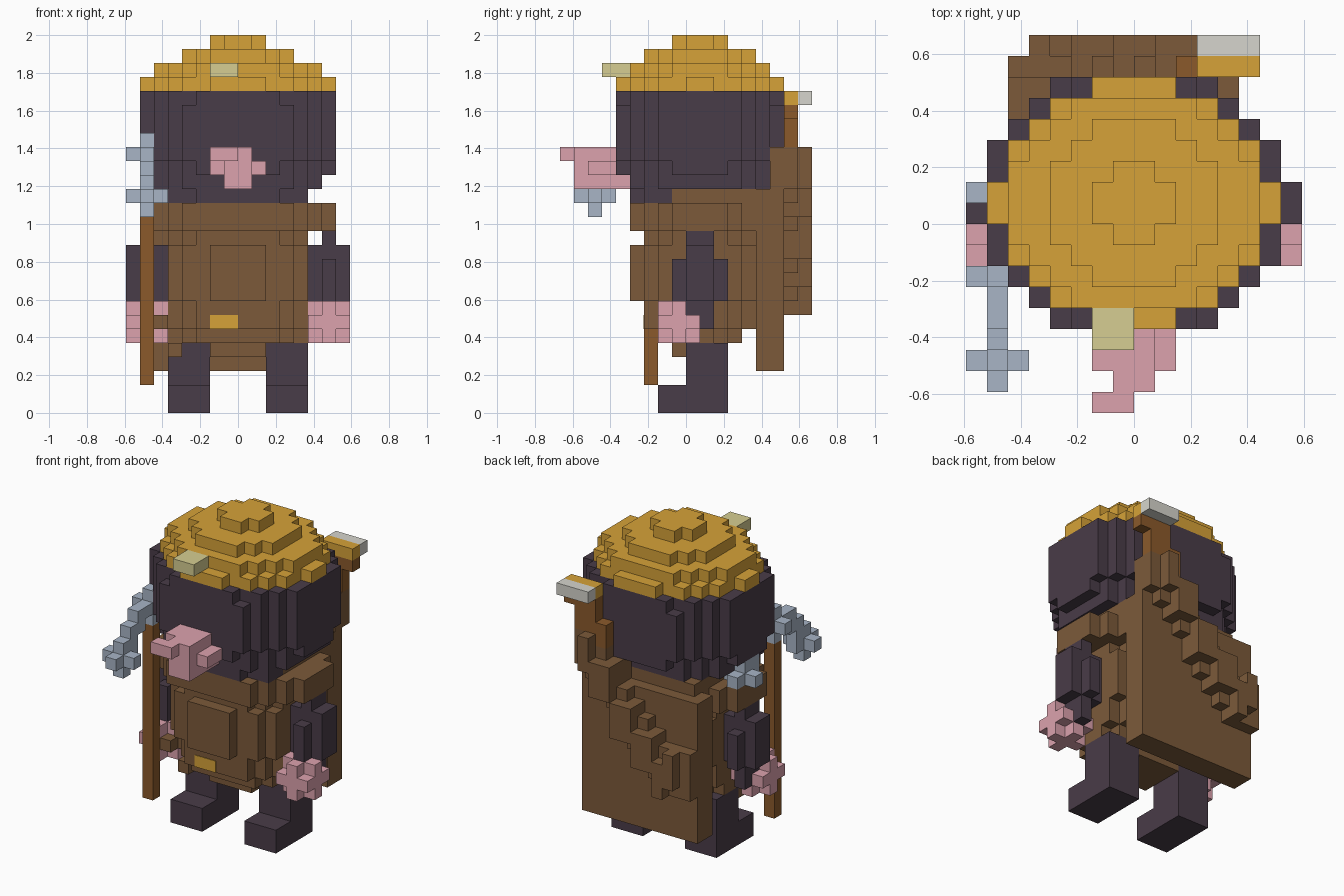
import bpy, bmesh

cube = bpy.data.objects.get("Cube")
if cube:
    bpy.data.objects.remove(cube, do_unlink=True)

U = 2 / 27  # edge length of one block


def material(name, r, g, b):
    lin = [((c / 255 + 0.055) / 1.055) ** 2.4 for c in (r, g, b)] + [1]
    m = bpy.data.materials.new(name)
    m.use_nodes = True
    m.diffuse_color = lin
    m.node_tree.nodes["Principled BSDF"].inputs["Base Color"].default_value = lin
    return m


GOLD = material("gold", 214, 162, 56)
DARK = material("dark_purple", 73, 60, 72)
BROWN = material("leather_brown", 124, 90, 58)
PINK = material("pink", 220, 162, 174)
STEEL = material("blue_steel", 168, 181, 198)
WOOD = material("wood", 139, 90, 43)
LAMP = material("lamp_glow", 214, 206, 146)
PALE = material("pale_metal", 214, 213, 205)


def box(x0, x1, y0, y1, z0, z1):
    return {(x, y, z) for x in range(x0, x1) for y in range(y0, y1) for z in range(z0, z1)}


def slab(z0, z1, y0, widths):
    """Rounded layer: half-widths of the rows from one end to the middle, mirrored."""
    cells = set()
    for j, w in enumerate(widths + widths[::-1]):
        cells |= box(-w, w, y0 + j, y0 + j + 1, z0, z1)
    return cells


def mirror(cells):
    return {(-1 - x, y, z) for x, y, z in cells}


CORNERS = [(0, 0, 0), (1, 0, 0), (1, 1, 0), (0, 1, 0),
           (0, 0, 1), (1, 0, 1), (1, 1, 1), (0, 1, 1)]
SIDES = {(0, 0, -1): (0, 3, 2, 1), (0, 0, 1): (4, 5, 6, 7),
         (0, -1, 0): (0, 1, 5, 4), (0, 1, 0): (2, 3, 7, 6),
         (-1, 0, 0): (0, 4, 7, 3), (1, 0, 0): (1, 2, 6, 5)}


def build(name, cells, mat, scale=(1, 1, 1), offset=(0, 0, 0)):
    """Skin a set of blocks, leaving out faces between neighbours."""
    bm = bmesh.new()
    verts = {}
    for c in sorted(cells):
        for d, idx in SIDES.items():
            if (c[0] + d[0], c[1] + d[1], c[2] + d[2]) in cells:
                continue
            loop = []
            for i in idx:
                p = tuple(c[a] + CORNERS[i][a] for a in range(3))
                if p not in verts:
                    verts[p] = bm.verts.new([(p[a] * scale[a] + offset[a]) * U for a in range(3)])
                loop.append(verts[p])
            bm.faces.new(loop)
    me = bpy.data.meshes.new(name)
    bm.to_mesh(me)
    bm.free()
    me.materials.append(mat)
    ob = bpy.data.objects.new(name, me)
    bpy.context.collection.objects.link(ob)


# Limbs, built on the left and mirrored
leg = box(2, 5, 0, 3, 0, 5) | box(2, 5, -2, 0, 0, 2)
arm = (box(5, 8, 0, 2, 8, 12) | box(6, 7, -1, 3, 8, 11) | box(6, 7, 0, 2, 12, 13)
       | box(6, 7, 0, 2, 6, 8))
hand = box(5, 8, -2, 1, 5, 8) - {(x, y, z) for x in (5, 7) for y in (-2, 0) for z in (5, 7)}
hand -= arm
held_strap = box(-6, -5, -2, -1, 6, 7)
for part, cells, mat in (("leg", leg, DARK), ("arm", arm, DARK), ("hand", hand, PINK)):
    build("left_" + part, cells, mat)
    build("right_" + part, mirror(cells) - held_strap, mat)
build("held_strap", held_strap, BROWN)

# Coat: hem, skirt, chest and shoulder collar
coat = (box(-2, 2, -1, 3, 4, 5) | box(-5, -4, -1, 0, 4, 5) | slab(5, 6, -2, [3, 4, 5])
        | slab(6, 8, -3, [3, 4, 5, 5])
        | slab(8, 12, -4, [2, 4, 5, 5, 5]) | slab(12, 13, -3, [3, 4, 5, 5])
        | slab(13, 15, -4, [4, 5, 6, 7, 7]) | box(-5, 5, -1, 6, 15, 16))
staff = box(-7, -6, -3, -2, 2, 17)
build("coat", coat - leg - mirror(leg) - arm - mirror(arm) - staff, BROWN)
build("belt_buckle", box(0, 2, 0, 1, 0, 1), GOLD, (1, 0.05, 1), (-2, -3.05, 6))

# Head
head = (slab(15, 16, -4, [3, 4, 4, 4, 4]) | box(-5, 5, -3, -1, 15, 16)
        | slab(16, 17, -4, [4, 5, 6, 6, 6]) | slab(17, 18, -5, [3, 4, 5, 6, 7, 7])
        | slab(18, 22, -5, [4, 5, 6, 7, 7, 7]) | slab(22, 23, -5, [3, 5, 6, 7, 7, 7]))
build("head", head - coat, DARK)

# Nose with nostrils and a curled tip
build("nose", box(-1, 1, -8, -4, 16, 17) | box(-1, 1, -8, -5, 17, 19) | box(1, 2, -7, -5, 17, 18)
      | box(-2, -1, -7, -5, 17, 19) | box(-2, 0, -9, -8, 18, 19), PINK)

# Domed helmet and its lamp
helmet = (slab(23, 24, -5, [2, 4, 5, 6, 6, 7]) | slab(24, 25, -4, [3, 4, 5, 6, 6])
          | slab(25, 26, -3, [2, 3, 4, 4]) | slab(26, 27, -1, [1, 2]))
lamp = box(-2, 0, -6, -4, 24, 25)
build("helmet", helmet - lamp, GOLD)
build("helmet_lamp", lamp, LAMP)

# Pick: wooden staff, arched steel head with a spiked knob at each end
build("pick_staff", staff, WOOD)
pick = box(-8, -5, -3, -2, 18, 19) | box(-7, -6, -3, -2, 17, 20)
for s in (-1, 1):
    for d, z0, z1 in ((1, 18, 19), (2, 17, 19), (3, 16, 18), (4, 14, 17)):
        pick |= box(-7, -6, -3 + s * d, -2 + s * d, z0, z1)
    y = -3 + 4 * s
    pick |= box(-8, -5, y, y + 1, 15, 16) | box(-7, -6, y - 1, y + 2, 15, 16)
build("pick_head", pick, STEEL)

# Back board with a diagonal ridged sheath
board = box(-6, 5, 5, 7, 3, 15)
sheath = box(3, 5, 6, 7, 15, 19)
for x in range(-6, 5):
    low = 7 + max(0, round((x + 4) * 1.125))
    sheath |= box(x, x + 1, 7, 8, low, min(low + 4, 19))
    if low + 4 > 15:
        sheath |= box(x, x + 1, 6, 7, 14, min(low + 4, 19))
    if -6 < x < 4:
        step = x % 2
        sheath |= box(x, x + 1, 8, 9, low + step, low + step + 3)
build("back_board", (board | sheath) - coat - head, BROWN)

# Sheathed weapon: slanted grip, guard and pale back edge
grip = box(3, 6, 7, 8, 21, 22) | box(3, 5, 7, 8, 20, 21) | box(2, 5, 7, 8, 19, 20)
build("grip", (grip | box(2, 4, 7, 8, 18, 19)) - sheath, WOOD)
build("guard", box(3, 6, 7, 8, 22, 23), GOLD)
build("guard_edge", box(3, 6, 8, 9, 22, 23), PALE)
